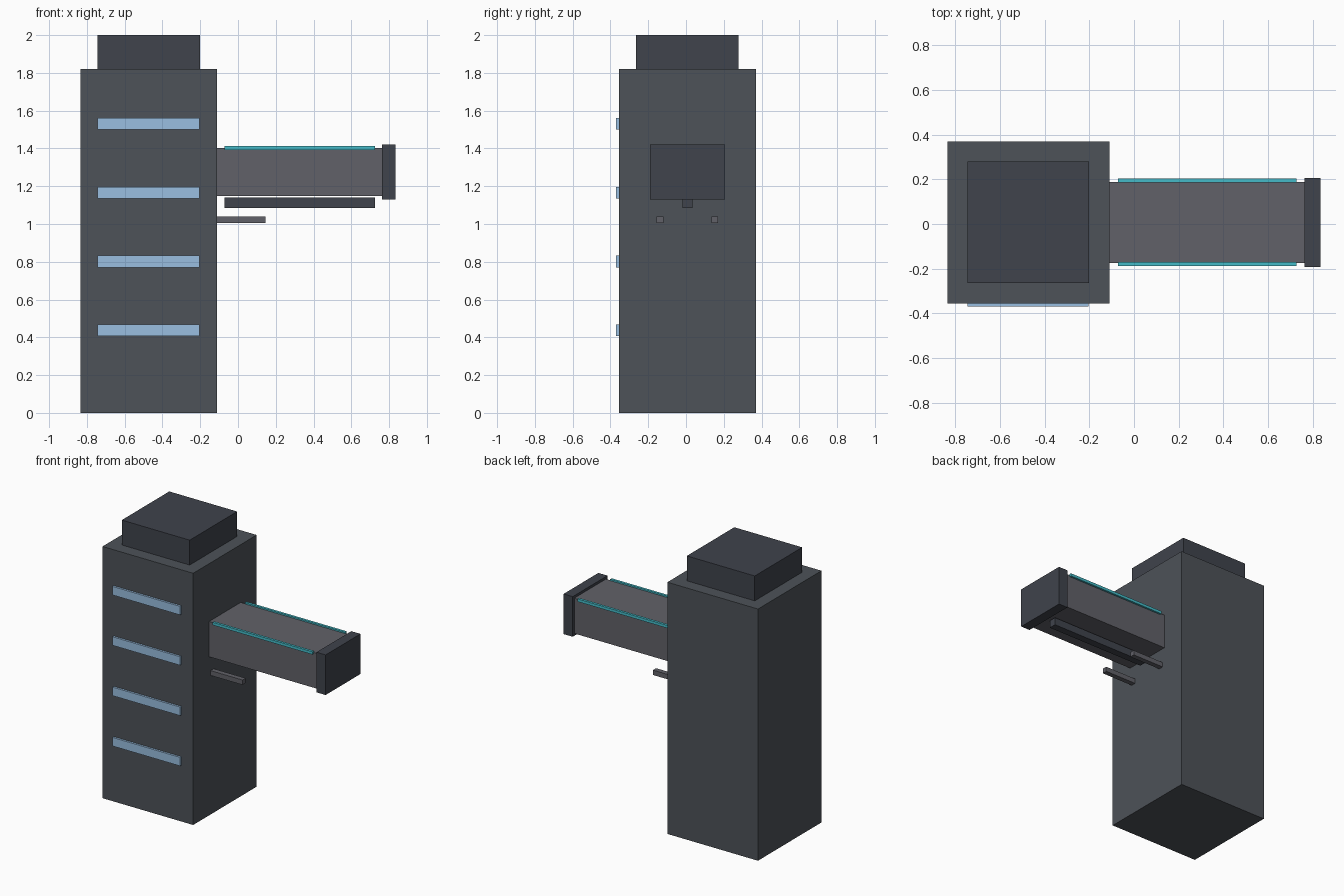
import bpy

if "Cube" in bpy.data.objects:
    bpy.data.objects.remove(bpy.data.objects["Cube"])

CY = 0.0075  # the facade strips stick out in front, so the body sits slightly back


def material(name, rgb):
    m = bpy.data.materials.new(name)
    m.diffuse_color = (*rgb, 1)
    m.use_nodes = True
    m.node_tree.nodes["Principled BSDF"].inputs["Base Color"].default_value = m.diffuse_color
    return m


WALL = material("wall_grey", (0.075, 0.085, 0.098))
DARK = material("dark_slate", (0.05, 0.056, 0.072))
ARM = material("arm_grey", (0.12, 0.12, 0.14))
GLASS = material("window_blue", (0.32, 0.52, 0.75))
TEAL = material("teal", (0.06, 0.50, 0.58))


def box(name, x, y, z, mat):
    """Box from (min, max) ranges on each axis."""
    bpy.ops.mesh.primitive_cube_add(size=1, location=[sum(r) / 2 for r in (x, y, z)])
    ob = bpy.context.object
    ob.name = name
    ob.scale = [r[1] - r[0] for r in (x, y, z)]
    bpy.ops.object.transform_apply(location=False, rotation=False, scale=True)
    ob.data.materials.append(mat)
    return ob


def mid(half, offset=0.0):
    """Y range centred on the body's middle plane plus an offset."""
    return (CY + offset - half, CY + offset + half)


# Tower and roof block
box("tower", (-0.835, -0.11), mid(0.3625), (0, 1.82), WALL)
box("roof_block", (-0.745, -0.202), mid(0.271), (1.82, 2.0), DARK)

# Window bands on the front face
for i in range(4):
    z = 0.407 + i * 0.364
    box(f"window_band_{i + 1}", (-0.745, -0.204), (-0.37, -0.352), (z, z + 0.062), GLASS)

# Bridge arm, its end frame and the beam hung under it
box("bridge", (-0.11, 0.762), mid(0.181), (1.147, 1.402), ARM)
box("bridge_end", (0.762, 0.835), mid(0.199), (1.13, 1.42), DARK)
box("under_beam", (-0.072, 0.726), mid(0.027), (1.085, 1.14), DARK)

# Mirrored edge lights and support brackets
for side, s in (("front", -1), ("back", 1)):
    box(f"edge_light_{side}", (-0.072, 0.726), mid(0.009, s * 0.186), (1.392, 1.412), TEAL)
    box(f"bracket_{side}", (-0.11, 0.145), mid(0.018, s * 0.145), (1.005, 1.04), ARM)
